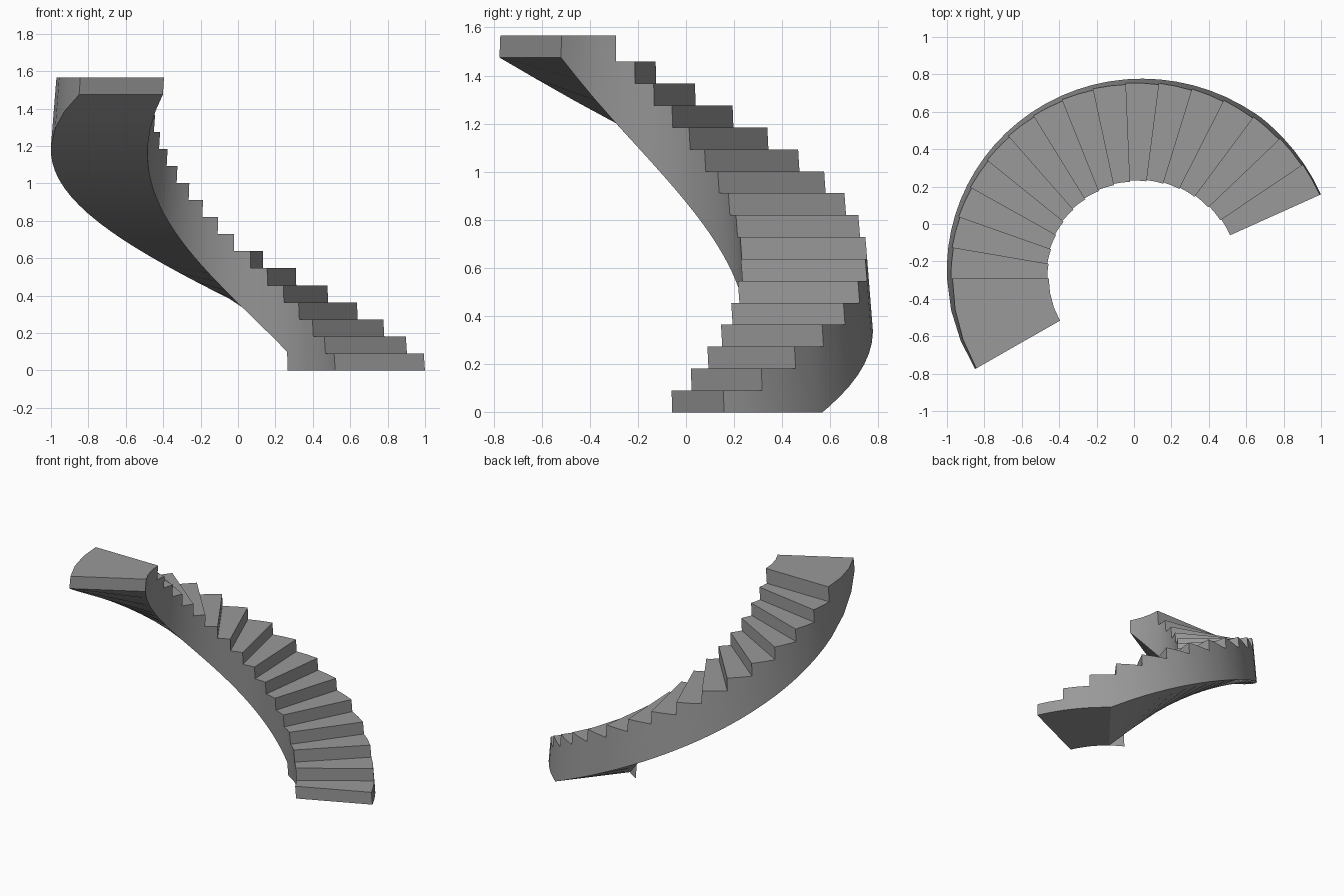
import bpy, bmesh, math

if "Cube" in bpy.data.objects:
    bpy.data.objects.remove(bpy.data.objects["Cube"])

STEPS = 16
RISE = 0.0911          # height of one step
A0 = 24.2              # first riser angle (degrees)
TURN = 9.74            # angle of one step
A_LAND = A0 + STEPS * TURN
A_END = 209.7
A_FOOT = 51.5          # angle where the soffit meets the floor
TOP = 1.567
CY = -0.291            # centre of the curve

grey = bpy.data.materials.new("dark_grey")
grey.diffuse_color = (0.32, 0.32, 0.32, 1)
grey.use_nodes = True
grey.node_tree.nodes["Principled BSDF"].inputs["Base Color"].default_value = grey.diffuse_color


def pt(angle, z, outer):
    """Point on the inner or outer wall; both walls taper inward with height."""
    r = 1.096 - 0.08 * z if outer else 0.57 - 0.073 * z
    a = math.radians(angle)
    return (r * math.cos(a), CY + r * math.sin(a), z)


def soffit(angle):
    z = max(0.0, (angle - A_FOOT) * RISE / TURN)
    return min(z, 1.475)


def make_object(name, bm):
    bmesh.ops.remove_doubles(bm, verts=bm.verts, dist=0.0005)
    bmesh.ops.recalc_face_normals(bm, faces=bm.faces)
    mesh = bpy.data.meshes.new(name)
    bm.to_mesh(mesh)
    bm.free()
    mesh.materials.append(grey)
    obj = bpy.data.objects.new(name, mesh)
    bpy.context.collection.objects.link(obj)
    bpy.ops.object.select_all(action='DESELECT')
    obj.select_set(True)
    bpy.context.view_layer.objects.active = obj
    bpy.ops.object.shade_smooth_by_angle(angle=math.radians(25))
    return obj


# curved stair flight: treads, risers, side walls and helical soffit
bm = bmesh.new()


def face(points):
    bm.faces.new([bm.verts.new(p) for p in points])


for k in range(STEPS + 1):
    landing = k == STEPS
    start = A0 + k * TURN
    end = A_END if landing else start + TURN
    top = TOP if landing else (k + 1) * RISE
    low = k * RISE                      # tread height of the step before
    cuts = 3 if landing else 2
    angles = [start + (end - start) * i / cuts for i in range(cuts + 1)]
    if start < A_FOOT < end:
        angles = sorted(angles + [A_FOOT])

    # riser
    face([pt(start, low, 0), pt(start, low, 1), pt(start, top, 1), pt(start, top, 0)])
    # tread as one flat face
    face([pt(a, top, 1) for a in angles] + [pt(a, top, 0) for a in reversed(angles)])

    for i, (a, b) in enumerate(zip(angles, angles[1:])):
        za, zb = soffit(a), soffit(b)
        # soffit strip
        face([pt(a, za, 0), pt(a, za, 1), pt(b, zb, 1), pt(b, zb, 0)])
        # side walls, sharing the corner of the previous tread
        for side in (0, 1):
            wall = [pt(a, za, side), pt(b, zb, side), pt(b, top, side), pt(a, top, side)]
            if i == 0 and k > 0:
                wall.append(pt(a, low, side))
            face(wall)

# end of the landing
z = soffit(A_END)
face([pt(A_END, z, 0), pt(A_END, z, 1), pt(A_END, TOP, 1), pt(A_END, TOP, 0)])
make_object("stair_flight", bm)

# thin web below the inner wall at the foot
bm = bmesh.new()
web = [A_FOOT + 10.7 * i / 3 for i in range(4)]
face([pt(web[0], 0, 0), pt(web[1], 0, 0), pt(web[1], soffit(web[1]), 0)])
for a, b in zip(web[1:], web[2:]):
    face([pt(a, 0, 0), pt(b, 0, 0), pt(b, soffit(b), 0), pt(a, soffit(a), 0)])
make_object("foot_web", bm)
